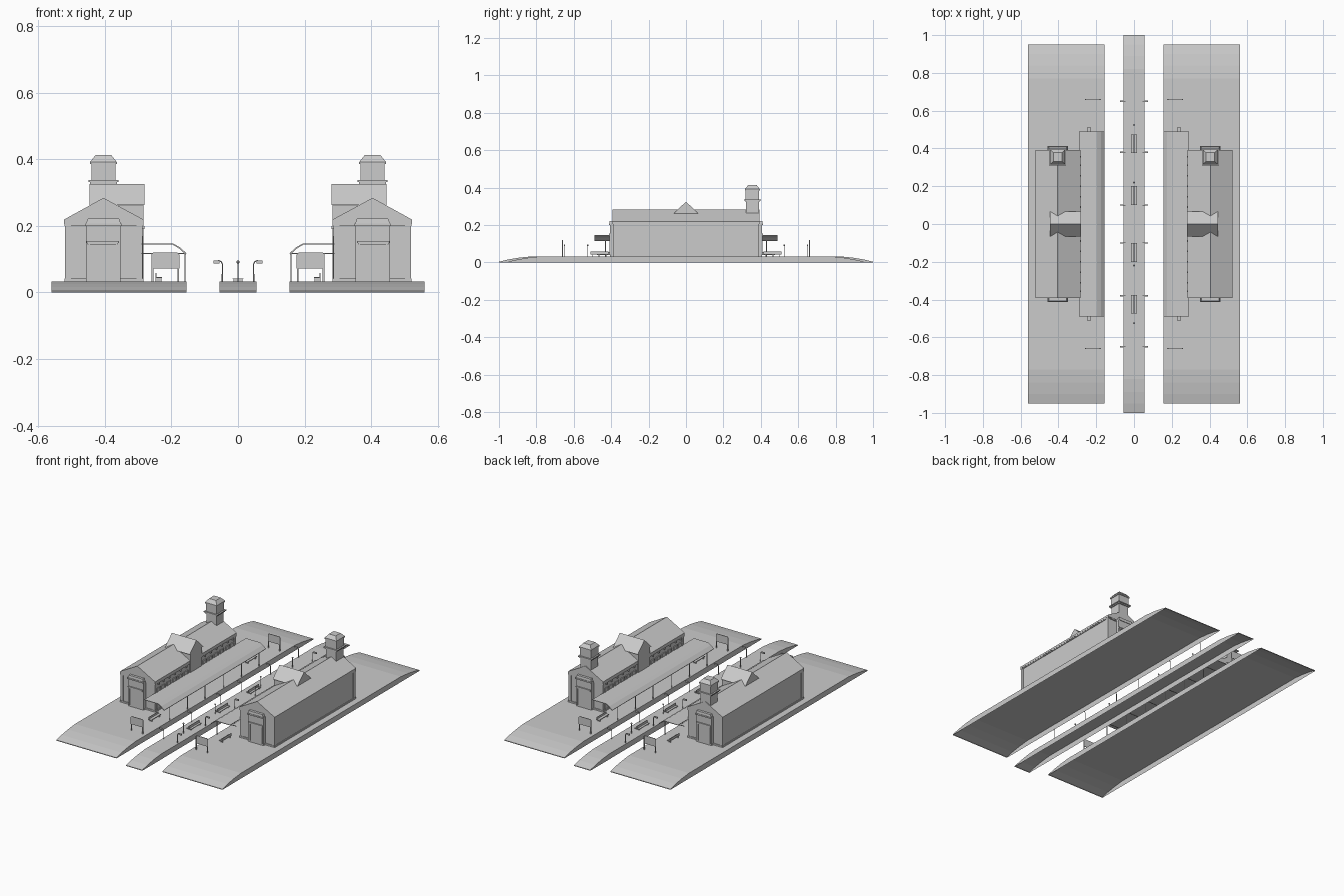
import bpy, bmesh, math
from mathutils import Vector

if "Cube" in bpy.data.objects:
    bpy.data.objects.remove(bpy.data.objects["Cube"])


def finish(name, bm, mirror="", open_below=False):
    bmesh.ops.recalc_face_normals(bm, faces=bm.faces)
    if open_below:  # shell without an underside
        bm.normal_update()
        bmesh.ops.delete(bm, geom=[f for f in bm.faces if f.normal.z < -0.9], context='FACES')
    me = bpy.data.meshes.new(name)
    bm.to_mesh(me)
    bm.free()
    ob = bpy.data.objects.new(name, me)
    bpy.context.collection.objects.link(ob)
    if mirror:
        m = ob.modifiers.new("mirror", 'MIRROR')
        m.use_axis = ("X" in mirror, "Y" in mirror, False)
        m.use_mirror_merge = False
    return ob


def add_box(bm, x0, x1, y0, y1, z0, z1, taper=1.0):
    cx, cy = (x0 + x1) / 2, (y0 + y1) / 2
    for v in bmesh.ops.create_cube(bm, size=1)['verts']:
        k = taper if v.co.z > 0 else 1
        v.co = (cx + v.co.x * (x1 - x0) * k, cy + v.co.y * (y1 - y0) * k, z1 if v.co.z > 0 else z0)


def boxes(name, items, mirror="X", open_below=False):
    bm = bmesh.new()
    for it in items:
        add_box(bm, *it)
    return finish(name, bm, mirror, open_below)


def prism(name, profile, axis, a, b, mirror="X", open_below=False):
    """Extrude a 2D profile: axis 'y' takes (x, z) points, axis 'x' takes (y, z)."""
    bm = bmesh.new()
    put = (lambda p, t: (p[0], t, p[1])) if axis == 'y' else (lambda p, t: (t, p[0], p[1]))
    f = bm.faces.new([bm.verts.new(put(p, a)) for p in profile])
    ext = bmesh.ops.extrude_face_region(bm, geom=[f])
    d = Vector((0, b - a, 0)) if axis == 'y' else Vector((b - a, 0, 0))
    bmesh.ops.translate(bm, vec=d, verts=[g for g in ext['geom'] if isinstance(g, bmesh.types.BMVert)])
    return finish(name, bm, mirror, open_below)


def slab(name, x0, x1, L, mirror):
    half = [(L, 0), (L, 0.004), (L - 0.05, 0.016), (L - 0.11, 0.026), (L - 0.18, 0.033)]
    prism(name, half + [(-y, z) for y, z in reversed(half)], 'x', x0, x1, mirror, True)


def rods(name, spots, z0, z1, r, mirror):
    bm = bmesh.new()
    for x, y in spots:
        res = bmesh.ops.create_cone(bm, cap_ends=True, segments=8, radius1=r, radius2=r, depth=z1 - z0)
        bmesh.ops.translate(bm, vec=(x, y, (z0 + z1) / 2), verts=res['verts'])
    return finish(name, bm, mirror)


T = 0.033  # platform top

# Platforms with ramped ends
slab("side_platform", 0.155, 0.56, 0.95, "X")
slab("island_platform", -0.055, 0.055, 1.0, "")

# Building walls, base course and cornice
boxes("walls", [(0.29, 0.517, -0.386, 0.386, T, 0.203)], "X", True)
boxes("base_course", [(0.284, 0.521, -0.391, 0.391, T, 0.042)], "X", True)
boxes("cornice", [(0.284, 0.521, -0.391, 0.391, 0.199, 0.206)])
boxes("corner_pilasters", [(x, x + 0.018, y, y + 0.018, T, 0.2)
                           for x in (0.287, 0.502) for y in (-0.389, 0.371)], "X", True)

# Main roof
prism("main_roof", [(0.284, 0.206), (0.522, 0.206), (0.522, 0.219), (0.404, 0.284), (0.284, 0.219)],
      'y', -0.393, 0.393, "X", True)

# Central bay facing the tracks and its cross gable
boxes("centre_bay", [(0.283, 0.36, -0.055, 0.055, T, 0.266)], "X", True)
prism("cross_gable", [(-0.066, 0.262), (0.066, 0.262), (0, 0.325)], 'x', 0.28, 0.446)

# End bays with window ledges
boxes("end_bay", [(0.352, 0.456, 0.38, 0.406, T, 0.203),
                  (0.35, 0.458, 0.38, 0.413, 0.199, 0.207),
                  (0.352, 0.456, 0.37, 0.41, 0.207, 0.222, 0.9)], "XY", True)
boxes("end_bay_ledge", [(0.36, 0.452, 0.4, 0.411, 0.144, 0.149),
                        (0.357, 0.455, 0.4, 0.413, 0.149, 0.155)], "XY")
boxes("end_bay_frame", [(x, x + 0.005, 0.4, 0.409, 0.042, 0.145) for x in (0.362, 0.444)], "XY")

# Chimney tower
boxes("chimney", [(0.37, 0.438, 0.321, 0.389, 0.22, 0.33),
                  (0.364, 0.444, 0.315, 0.395, 0.325, 0.331),
                  (0.359, 0.449, 0.311, 0.4, 0.331, 0.337),
                  (0.368, 0.44, 0.319, 0.391, 0.337, 0.387),
                  (0.364, 0.444, 0.315, 0.395, 0.385, 0.392),
                  (0.364, 0.444, 0.315, 0.395, 0.392, 0.413, 0.58)])

# Doors and windows on the track side
frames, panels, brackets = [], [], []
for i, y in enumerate([0.09, 0.145, 0.2, 0.255, 0.31, 0.355]):
    z0 = 0.042 if i % 2 else 0.085
    w = 0.014
    panels.append((0.288, 0.292, y - w, y + w, z0, 0.165))
    frames += [(0.285, 0.292, y - w - 0.004, y - w, z0, 0.169),
               (0.285, 0.292, y + w, y + w + 0.004, z0, 0.169),
               (0.285, 0.292, y - w - 0.004, y + w + 0.004, 0.165, 0.17)]
    brackets.append((0.281, 0.292, y - 0.004, y + 0.004, 0.19, 0.2))
boxes("track_side_panels", panels, "XY")
boxes("track_side_frames", frames, "XY")
boxes("eave_brackets", brackets, "XY")

# Canopy: thin bent sheet on slender posts
prism("canopy_roof", [(0.29, 0.147), (0.195, 0.147), (0.175, 0.136), (0.155, 0.118),
                      (0.157, 0.114), (0.177, 0.132), (0.197, 0.144), (0.29, 0.144)], 'y', -0.49, 0.49)
ys = [0.43, 0.26, 0.09]
rods("canopy_posts", [(0.159, y) for y in ys], T, 0.119, 0.002, "XY")
boxes("canopy_beams", [(0.158, 0.29, y - 0.002, y + 0.002, 0.115, 0.118) for y in ys], "XY")

# Platform benches
boxes("platform_bench", [(0.228, 0.247, 0.415, 0.51, 0.043, 0.046),
                         (0.245, 0.248, 0.415, 0.51, 0.046, 0.058)]
      + [(0.23, 0.247, y, y + 0.003, T, 0.043) for y in (0.425, 0.497)], "XY")

# Station sign boards (blank)
sign = [(0.176, 0.072), (0.26, 0.072), (0.26, 0.114), (0.254, 0.12), (0.182, 0.12), (0.176, 0.114)]
for y in (-0.66, 0.66):
    prism("sign_board", sign, 'y', y - 0.002, y + 0.002)
boxes("sign_posts", [(x, x + 0.005, 0.657, 0.663, T, 0.116) for x in (0.177, 0.254)], "XY")

# Island benches, back to back
bench = []
for y in (0.15, 0.425):
    bench += [(-0.016, 0.016, y - 0.05, y + 0.05, 0.04, 0.042),
              (-0.002, 0.002, y - 0.05, y + 0.05, 0.042, 0.056)]
    bench += [(-0.014, 0.014, y + s - 0.002, y + s + 0.002, T, 0.04) for s in (-0.04, 0.04)]
boxes("island_bench", bench, "Y")

# Island marker posts with round heads
rods("marker_post", [(0, 0.22), (0, 0.525)], T, 0.09, 0.002, "Y")
bm = bmesh.new()
for y in (0.22, 0.525):
    res = bmesh.ops.create_uvsphere(bm, u_segments=8, v_segments=6, radius=0.005)
    bmesh.ops.translate(bm, vec=(0, y, 0.092), verts=res['verts'])
finish("marker_head", bm, "Y")

# Island lamps with bent arms
cu = bpy.data.curves.new("lamp_arm", 'CURVE')
cu.dimensions = '3D'
cu.bevel_depth = 0.0018
cu.bevel_resolution = 1
for y in (-0.65, -0.38, -0.1, 0.1, 0.38, 0.65):
    for s in (-1, 1):
        pts = [(0.047, T), (0.047, 0.085), (0.05, 0.092), (0.056, 0.095), (0.06, 0.095)]
        sp = cu.splines.new('POLY')
        sp.points.add(len(pts) - 1)
        for p, (x, z) in zip(sp.points, pts):
            p.co = (s * x, y, z, 1)
bpy.context.collection.objects.link(bpy.data.objects.new("lamp_arm", cu))
boxes("lamp_head", [(0.056, 0.074, y - 0.003, y + 0.003, 0.087, 0.096) for y in (0.1, 0.38, 0.65)], "XY")
